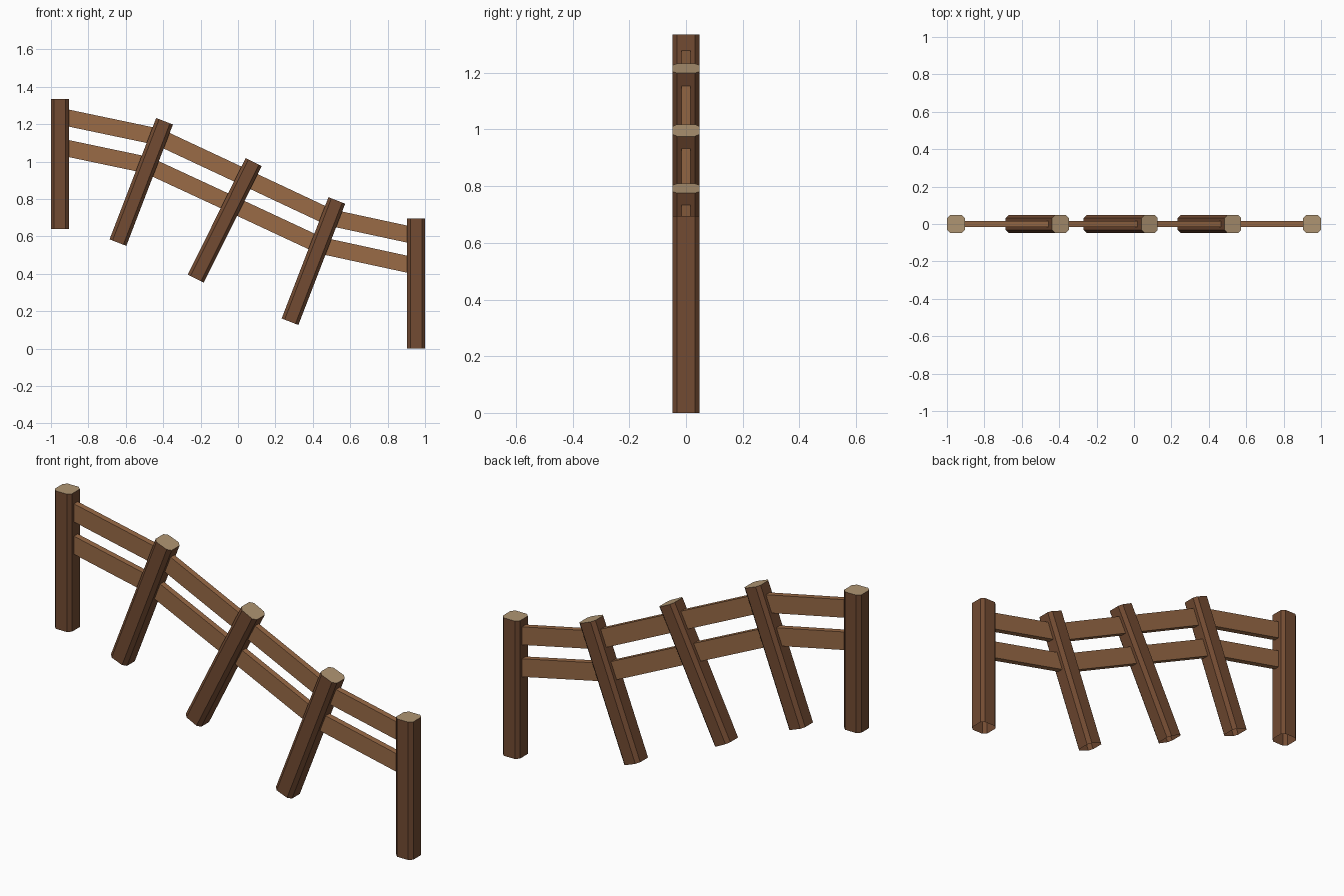
import bpy, bmesh
from math import atan2, hypot
from mathutils import Matrix

if "Cube" in bpy.data.objects:
    bpy.data.objects.remove(bpy.data.objects["Cube"])


def material(name, rgb):
    m = bpy.data.materials.new(name)
    m.diffuse_color = (*rgb, 1)
    m.use_nodes = True
    m.node_tree.nodes["Principled BSDF"].inputs["Base Color"].default_value = m.diffuse_color
    return m


BARK = material("post_wood", (0.17, 0.07, 0.032))
PLANK = material("rail_wood", (0.32, 0.145, 0.062))
CUT = material("cut_end_wood", (0.43, 0.30, 0.17))

HALF, CHAMFER, LENGTH = 0.048, 0.017, 0.695
RAIL_H, RAIL_T = 0.089, 0.03


def finish(name, bm, mats, matrix):
    bmesh.ops.recalc_face_normals(bm, faces=bm.faces)
    me = bpy.data.meshes.new(name)
    bm.to_mesh(me)
    bm.free()
    for m in mats:
        me.materials.append(m)
    ob = bpy.data.objects.new(name, me)
    bpy.context.collection.objects.link(ob)
    ob.matrix_world = matrix
    return ob


def post(name, x, z, tilt):
    """Chamfered square post, pale cut top, open bottom; (x, z) is the bottom centre."""
    a, b = HALF, HALF - CHAMFER
    ring = [(a, -b), (a, b), (b, a), (-b, a), (-a, b), (-a, -b), (-b, -a), (b, -a)]
    bm = bmesh.new()
    low = [bm.verts.new((u, v, 0)) for u, v in ring]
    top = [bm.verts.new((u, v, LENGTH)) for u, v in ring]
    for i in range(8):
        j = (i + 1) % 8
        bm.faces.new((low[i], low[j], top[j], top[i]))
    bm.faces.new(top).material_index = 1
    finish(name, bm, (BARK, CUT),
           Matrix.Translation((x, 0, z)) @ Matrix.Rotation(tilt, 4, 'Y'))


def rail(name, p, q):
    """Flat plank from p to q in the xz plane."""
    dx, dz = q[0] - p[0], q[1] - p[1]
    bm = bmesh.new()
    bmesh.ops.create_cube(bm, size=1)
    bmesh.ops.scale(bm, vec=(hypot(dx, dz), RAIL_T, RAIL_H), verts=bm.verts)
    mid = Matrix.Translation(((p[0] + q[0]) / 2, 0, (p[1] + q[1]) / 2))
    finish(name, bm, (PLANK,), mid @ Matrix.Rotation(-atan2(dz, dx), 4, 'Y'))


# Posts: upright at both ends, leaning in between (bottom and top centres)
posts = [((-0.952, 0.64), (-0.952, 1.335)),
         ((-0.642, 0.567), (-0.393, 1.215)),
         ((-0.226, 0.375), (0.083, 0.995)),
         ((0.278, 0.144), (0.527, 0.789)),
         ((0.952, 0.0), (0.952, 0.695))]
for i, (lo, hi) in enumerate(posts):
    post(f"post_{i + 1}", *lo, atan2(hi[0] - lo[0], hi[1] - lo[1]))

# Rails: each span meets on the post axes
rails = {"upper_rail": [(-0.93, 1.238), (-0.425, 1.132), (0.043, 0.913), (0.494, 0.701), (0.93, 0.607)],
         "lower_rail": [(-0.93, 1.075), (-0.483, 0.981), (-0.028, 0.77), (0.437, 0.553), (0.93, 0.446)]}
for name, pts in rails.items():
    for i in range(4):
        rail(f"{name}_{i + 1}", pts[i], pts[i + 1])
